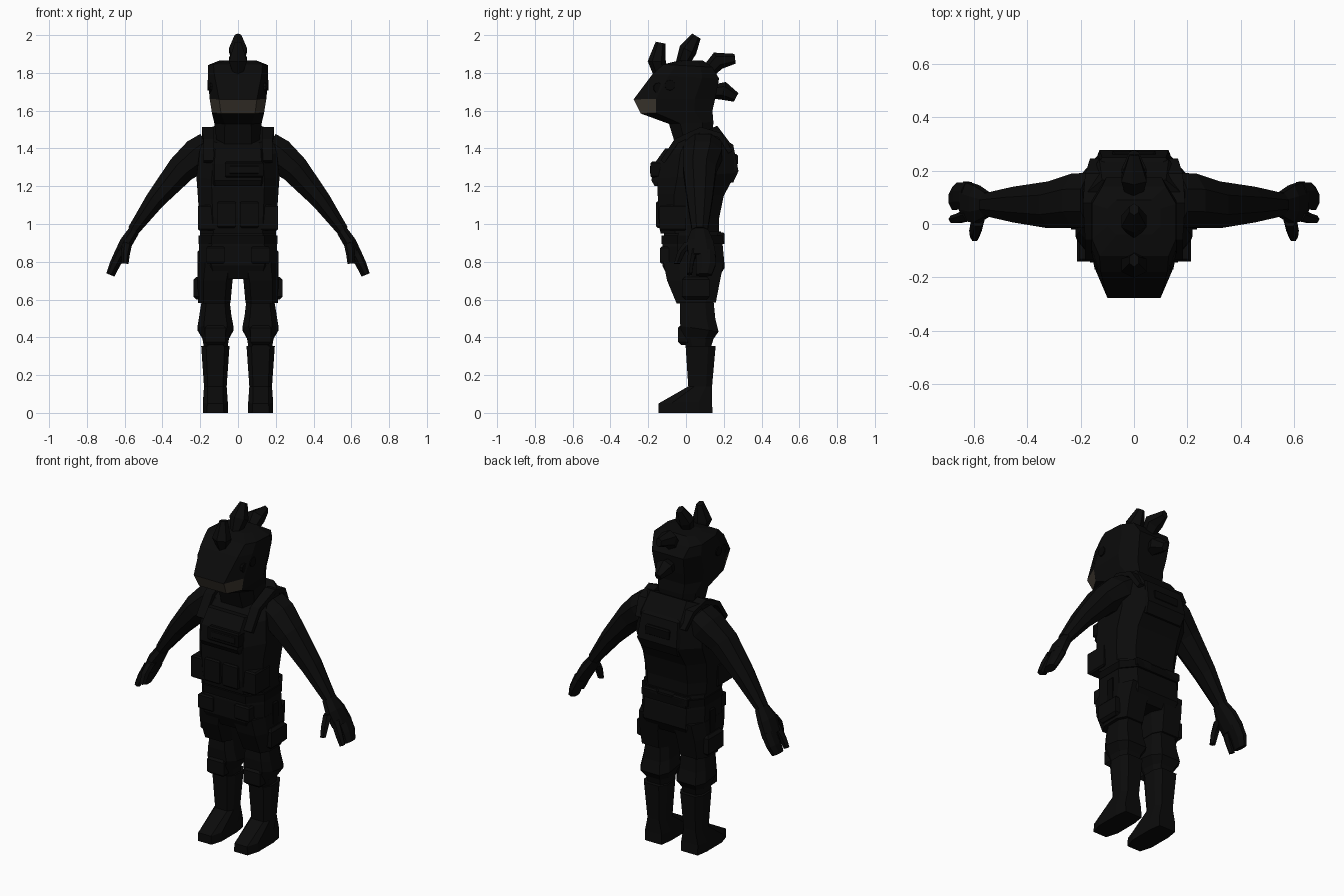
import bpy, bmesh, math
from mathutils import Vector


def material(name, *rgb):
    m = bpy.data.materials.new(name)
    m.diffuse_color = (*rgb, 1)
    return m


CLOTH = material("black_cloth", 0.0033, 0.0033, 0.0033)
TRIM = material("dark_trim", 0.002, 0.002, 0.002)
BEAK = material("beak_brown", 0.05, 0.041, 0.031)


def loft(name, rings, mat=CLOTH, mirror=False):
    """Skin a stack of equal-sized point loops and cap both ends."""
    bm = bmesh.new()
    loops = [[bm.verts.new(p) for p in r] for r in rings]
    n = len(loops[0])
    for a, b in zip(loops, loops[1:]):
        for i in range(n):
            j = (i + 1) % n
            bm.faces.new((a[i], a[j], b[j], b[i]))
    bm.faces.new(loops[0][::-1])
    bm.faces.new(loops[-1])
    bmesh.ops.recalc_face_normals(bm, faces=bm.faces)
    me = bpy.data.meshes.new(name)
    bm.to_mesh(me)
    bm.free()
    me.materials.append(mat)
    ob = bpy.data.objects.new(name, me)
    bpy.context.collection.objects.link(ob)
    if mirror:
        ob.modifiers.new("mirror", "MIRROR")
    return ob


def ring(zf, zb, yf, yb, w, wf=None, wb=None, cx=0, m1=None):
    """Eight-sided horizontal section; front and back may differ in height."""
    wf = w * 0.65 if wf is None else wf
    wb = w * 0.65 if wb is None else wb
    m1 = yf + 0.25 * (yb - yf) if m1 is None else m1
    m2 = yf + 0.75 * (yb - yf)
    pts = [(-wf, yf), (wf, yf), (w, m1), (w, m2), (wb, yb), (-wb, yb), (-w, m2), (-w, m1)]
    return [(cx + x, y, zf + (zb - zf) * (y - yf) / (yb - yf)) for x, y in pts]


def tube(name, path, side, n=6, phase=0, mat=CLOTH, mirror=False):
    """Path of (x, y, z, radius across, radius along the side vector)."""
    rings, side = [], Vector(side)
    for i, (x, y, z, a, b) in enumerate(path):
        p, q = path[max(i - 1, 0)], path[min(i + 1, len(path) - 1)]
        v = (Vector(q[:3]) - Vector(p[:3])).cross(side).normalized()
        angles = [2 * math.pi * k / n + phase for k in range(n)]
        rings.append([Vector((x, y, z)) + v * a * math.cos(t) + side * b * math.sin(t) for t in angles])
    return loft(name, rings, mat, mirror)


def block(name, x, y, z, mat=CLOTH, mirror=False, inset=0.008):
    """Bevelled box from (min, max) pairs."""
    def rect(zz, d):
        return [(x[0] + d, y[0] + d, zz), (x[1] - d, y[0] + d, zz),
                (x[1] - d, y[1] - d, zz), (x[0] + d, y[1] - d, zz)]
    return loft(name, [rect(z[0], inset), rect(z[0] + inset, 0),
                       rect(z[1] - inset, 0), rect(z[1], inset)], mat, mirror)


# Head with a blunt beak
head = loft("head", [
    ring(1.40, 1.45, -0.05, 0.14, 0.11),
    ring(1.53, 1.54, -0.09, 0.145, 0.125, 0.07),
    ring(1.585, 1.60, -0.24, 0.14, 0.138, 0.09, m1=-0.16),
    ring(1.66, 1.665, -0.277, 0.155, 0.15, 0.10, m1=-0.16),
    ring(1.79, 1.77, -0.18, 0.175, 0.16, 0.125),
    ring(1.845, 1.83, -0.12, 0.14, 0.158, 0.13, 0.12),
    ring(1.865, 1.865, -0.04, 0.09, 0.10)])
head.data.materials.append(BEAK)
for f in head.data.polygons:
    c = f.center
    if 1.58 < c.z < 1.665 and c.y < -0.16:
        f.material_index = 1

# Eye and cheek discs
for name, y, z, r in (("eye", -0.085, 1.735, 0.03), ("brow_disc", -0.145, 1.72, 0.03)):
    tube(name, [(0.145 - (0.012 if y < -0.1 else 0), y, z, r, r),
                (0.161 - (0.012 if y < -0.1 else 0), y, z, r * 0.9, r * 0.9)],
         (0, 1, 0), 10, mat=TRIM, mirror=True)

# Crest: four stubby plumes along the midline
plumes = [((-0.14, 1.80), (-0.155, 1.86), (-0.135, 1.96)),
          ((-0.02, 1.85), (0.01, 1.92), (0.055, 1.995)),
          ((0.10, 1.79), (0.17, 1.865), (0.26, 1.875)),
          ((0.13, 1.70), (0.20, 1.705), (0.265, 1.67))]
for i, (a, b, c) in enumerate(plumes):
    tube(f"crest_plume_{i + 1}", [(0, *a, 0.035, 0.03), (0, *b, 0.048, 0.055),
                                  (0, *c, 0.026, 0.02)], (1, 0, 0))

# Torso and vest
loft("torso", [
    ring(0.95, 0.95, -0.135, 0.175, 0.20),
    ring(1.03, 1.03, -0.145, 0.175, 0.205),
    ring(1.16, 1.15, -0.15, 0.20, 0.213),
    ring(1.24, 1.27, -0.15, 0.265, 0.22, 0.14, 0.13),
    ring(1.36, 1.42, -0.12, 0.24, 0.205, 0.13, 0.13),
    ring(1.43, 1.52, -0.05, 0.165, 0.185, 0.11, 0.12)])
loft("chest_plate", [
    ring(1.20, 1.20, -0.165, 0.0, 0.137, 0.12),
    ring(1.23, 1.23, -0.183, 0.0, 0.137, 0.125),
    ring(1.32, 1.32, -0.168, 0.0, 0.137, 0.125),
    ring(1.40, 1.40, -0.11, 0.0, 0.135, 0.12)])
block("chest_patch", (-0.07, 0.135), (-0.187, -0.12), (1.245, 1.33), TRIM)
block("chest_patch_panel", (-0.045, 0.11), (-0.191, -0.12), (1.262, 1.312))
loft("back_plate", [
    ring(1.22, 1.22, 0.10, 0.25, 0.14, wb=0.12),
    ring(1.28, 1.28, 0.10, 0.278, 0.145, wb=0.13),
    ring(1.42, 1.42, 0.10, 0.25, 0.14, wb=0.12),
    ring(1.45, 1.45, 0.10, 0.20, 0.13)])
block("back_patch", (-0.08, 0.08), (0.20, 0.274), (1.31, 1.37), TRIM)
tube("shoulder_strap", [(0.155, -0.125, 1.33, 0.018, 0.04), (0.155, -0.05, 1.44, 0.02, 0.04),
                        (0.16, 0.08, 1.50, 0.02, 0.045), (0.155, 0.18, 1.47, 0.02, 0.04),
                        (0.14, 0.235, 1.38, 0.018, 0.035)], (1, 0, 0), 4, math.pi / 4, mirror=True)
block("vest_side_pouch", (0.12, 0.213), (-0.14, 0.0), (0.965, 1.10), mirror=True)
block("vest_front_pouch", (0.01, 0.11), (-0.16, -0.08), (0.98, 1.12), mirror=True)

# Waist, hips and belt
loft("hips", [
    ring(0.71, 0.71, -0.09, 0.17, 0.19),
    ring(0.78, 0.77, -0.125, 0.205, 0.207, 0.14, 0.14),
    ring(0.88, 0.88, -0.125, 0.195, 0.207, 0.14, 0.14),
    ring(0.96, 0.96, -0.115, 0.185, 0.20)])
loft("belt", [ring(z, z, -0.13, 0.205, 0.208, 0.14, 0.14) for z in (0.895, 0.94)], TRIM)
block("belt_pouch", (0.07, 0.17), (-0.137, -0.05), (0.79, 0.88), mirror=True)
block("belt_back_pouch", (0.05, 0.15), (0.12, 0.205), (0.90, 0.955), mirror=True)

# Legs
loft("trouser_leg", [
    ring(0.80, 0.80, -0.12, 0.20, 0.10, cx=0.108),
    ring(0.70, 0.70, -0.10, 0.18, 0.093, cx=0.122),
    ring(0.58, 0.585, -0.05, 0.158, 0.086, cx=0.126)], mirror=True)
loft("lower_trouser", [
    ring(0.60, 0.60, -0.03, 0.145, 0.073, cx=0.118),
    ring(0.52, 0.50, -0.033, 0.155, 0.085, cx=0.12),
    ring(0.46, 0.43, -0.03, 0.172, 0.096, cx=0.119),
    ring(0.40, 0.39, -0.02, 0.145, 0.07, cx=0.118),
    ring(0.34, 0.34, 0.005, 0.13, 0.062, cx=0.118)], mirror=True)
block("knee_pad", (0.065, 0.175), (-0.042, 0.03), (0.36, 0.465), mirror=True, inset=0.015)
block("thigh_pocket", (0.17, 0.236), (-0.02, 0.125), (0.60, 0.72), mirror=True, inset=0.015)
block("thigh_strap", (0.18, 0.215), (0.03, 0.075), (0.71, 0.86), TRIM, mirror=True)
loft("boot", [
    ring(0, 0, -0.145, 0.14, 0.066, 0.045, 0.055, cx=0.12),
    ring(0.05, 0.06, -0.145, 0.138, 0.066, 0.042, 0.055, cx=0.12),
    ring(0.14, 0.14, 0.012, 0.138, 0.06, 0.04, cx=0.12),
    ring(0.355, 0.355, -0.002, 0.157, 0.075, cx=0.12)], mirror=True)

# Arms and hands
S = (0, 1, 0)
tube("arm", [(0.15, 0.09, 1.41, 0.09, 0.11), (0.21, 0.088, 1.365, 0.10, 0.11),
             (0.30, 0.072, 1.29, 0.083, 0.095), (0.44, 0.073, 1.125, 0.056, 0.072),
             (0.555, 0.073, 0.965, 0.034, 0.045)], S, 8, math.pi / 8, mirror=True)
tube("palm", [(0.55, 0.073, 0.965, 0.032, 0.048), (0.59, 0.075, 0.905, 0.037, 0.075),
              (0.63, 0.085, 0.83, 0.034, 0.08)], S, 8, math.pi / 8, mirror=True)
tube("fingers", [(0.62, 0.105, 0.85, 0.034, 0.056), (0.655, 0.105, 0.78, 0.03, 0.055),
                 (0.675, 0.095, 0.73, 0.024, 0.045)], S, 8, math.pi / 8, mirror=True)
tube("index_finger", [(0.62, 0.035, 0.86, 0.026, 0.026), (0.655, 0.022, 0.79, 0.024, 0.02),
                      (0.68, 0.018, 0.735, 0.018, 0.016)], S, 6, mirror=True)
tube("thumb", [(0.585, 0.02, 0.90, 0.026, 0.035), (0.595, -0.025, 0.85, 0.024, 0.024),
               (0.598, -0.048, 0.79, 0.018, 0.018)], S, 6, mirror=True)
